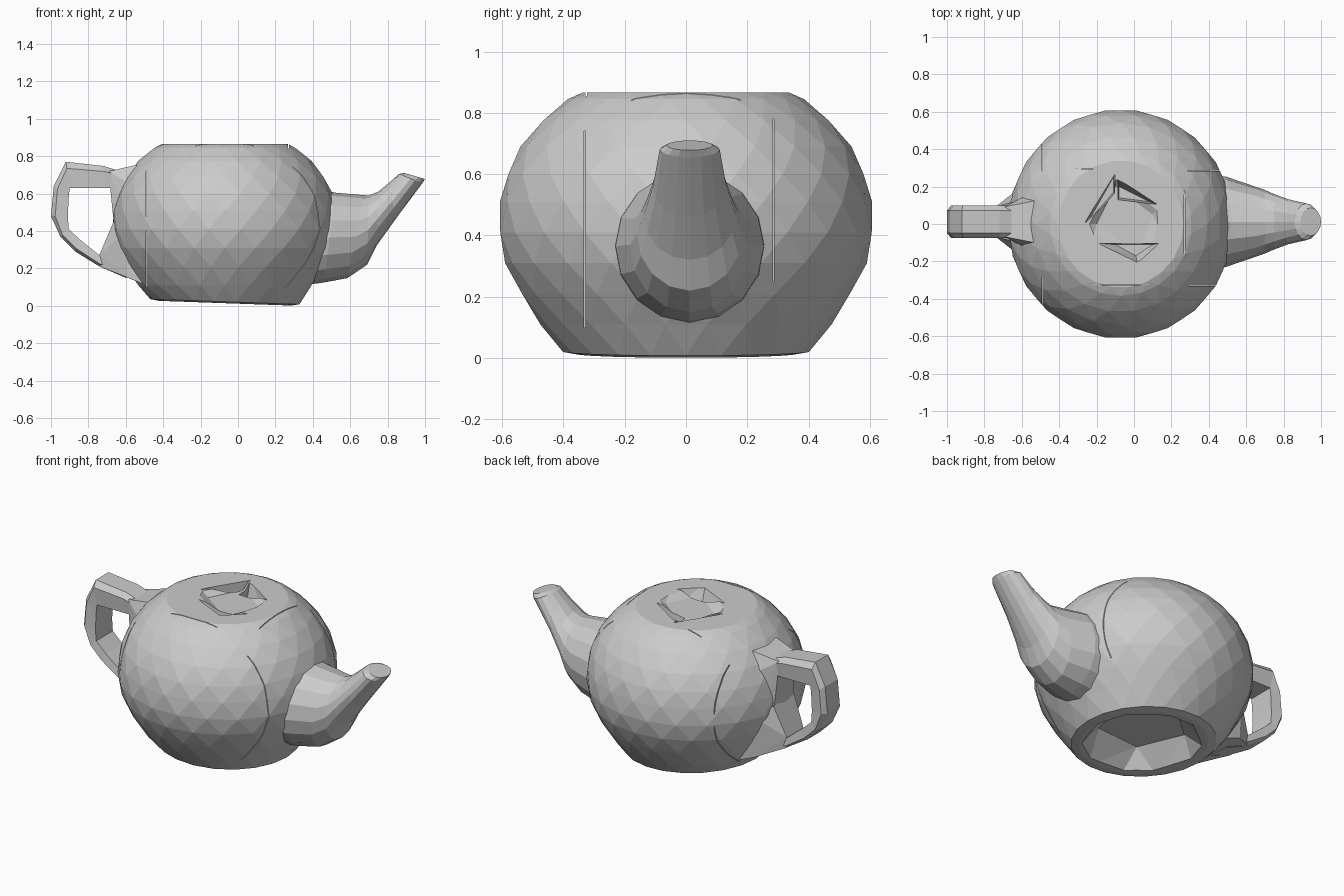
import bpy, bmesh, math
from mathutils import Vector

if "Cube" in bpy.data.objects:
    bpy.data.objects.remove(bpy.data.objects["Cube"])

CX = -0.07   # body axis
CY = 0.012   # handle / spout centre plane


def finish(bm, name):
    bmesh.ops.recalc_face_normals(bm, faces=bm.faces[:])
    me = bpy.data.meshes.new(name)
    bm.to_mesh(me)
    bm.free()
    ob = bpy.data.objects.new(name, me)
    bpy.context.scene.collection.objects.link(ob)
    return ob


def loft(rings, name, triangulate=False):
    """Skin a list of equal-length point rings and cap both ends."""
    bm = bmesh.new()
    vs = [[bm.verts.new(p) for p in r] for r in rings]
    n = len(vs[0])
    for a, b in zip(vs, vs[1:]):
        for i in range(n):
            bm.faces.new((a[i], a[(i + 1) % n], b[(i + 1) % n], b[i]))
    bm.faces.new(vs[0])
    bm.faces.new(vs[-1])
    if triangulate:
        bmesh.ops.triangulate(bm, faces=bm.faces[:])
    return finish(bm, name)


def hull(pts, name):
    bm = bmesh.new()
    bmesh.ops.convex_hull(bm, input=[bm.verts.new(p) for p in pts])
    loose = [v for v in bm.verts if not v.link_faces]
    bmesh.ops.delete(bm, geom=loose, context='VERTS')
    return finish(bm, name)


# Body: faceted lathe on a slightly tilted base
profile = [(0.20, 0.018), (0.36, 0.014), (0.405, 0.022), (0.475, 0.11),
           (0.54, 0.21), (0.59, 0.31), (0.612, 0.41), (0.607, 0.51), (0.585, 0.60),
           (0.54, 0.69), (0.47, 0.775), (0.385, 0.845), (0.34, 0.866), (0.20, 0.866)]
N = 22
rings = []
for k, (r, z) in enumerate(profile):
    ring = []
    for i in range(N):
        a = 2 * math.pi * (i + 0.5 * (k % 2)) / N
        x, y = r * math.cos(a), r * math.sin(a)
        ring.append((CX + x * 0.985, y, z - (0.035 * x if z < 0.03 else 0)))
    rings.append(ring)
body = loft(rings, "body", True)


def carve(pts):
    """Subtract one convex cutter from the body and discard the cutter."""
    cut = hull(pts, "cutter")
    mod = body.modifiers.new("carve", 'BOOLEAN')
    mod.operation = 'DIFFERENCE'
    mod.solver = 'EXACT'
    mod.object = cut
    bpy.context.view_layer.update()
    dg = bpy.context.evaluated_depsgraph_get()
    result = bpy.data.meshes.new_from_object(body.evaluated_get(dg))
    body.modifiers.remove(mod)
    if len(result.polygons) > 200:
        body.data = result
    bpy.data.objects.remove(cut)


def polygon(sides, r, z, turn=0.0):
    return [(CX + r * math.cos(turn + 2 * math.pi * i / sides),
             r * math.sin(turn + 2 * math.pi * i / sides), z) for i in range(sides)]


# Angular hollow under the base
carve(polygon(10, 0.36, -0.02) + polygon(5, 0.25, 0.13, 0.4))

# Shallow dish in the top, then deeper angular pits inside it
carve([(-0.10, 0.28, 0.9), (-0.28, 0.0, 0.9), (-0.23, -0.12, 0.9), (0.02, -0.24, 0.9),
       (0.17, -0.10, 0.9), (0.16, 0.11, 0.9), (-0.10, 0.2, 0.835), (-0.2, 0.0, 0.835),
       (0.02, -0.16, 0.835), (0.1, 0.05, 0.845)])
carve([(-0.10, 0.27, 0.9), (-0.27, 0.0, 0.9), (-0.10, 0.16, 0.9),
       (-0.11, 0.25, 0.76), (-0.24, 0.02, 0.76), (-0.11, 0.17, 0.76)])
carve([(-0.09, 0.25, 0.9), (-0.09, 0.12, 0.9), (0.14, 0.10, 0.9),
       (-0.08, 0.14, 0.77), (-0.08, 0.20, 0.77), (0.08, 0.12, 0.78)])
carve([(-0.23, -0.10, 0.9), (0.15, -0.10, 0.9), (0.02, -0.22, 0.9),
       (-0.10, -0.11, 0.79), (0.10, -0.11, 0.79), (0.01, -0.17, 0.79)])

# Narrow seams between the shell panels (min corner, max corner)
T = 0.002
for lo, hi in [((-0.49 - T, -0.43, 0.10), (-0.49 + T, 0.43, 0.72)),
               ((0.27 - T, -0.32, 0.84), (0.27 + T, 0.27, 0.9)),
               ((-0.34, -0.325 - T, 0.855), (0.15, -0.325 + T, 0.9)),
               ((-0.34, 0.295 - T, 0.845), (-0.22, 0.295 + T, 0.9)),
               ((0.20, -0.33 - T, 0.10), (0.60, -0.33 + T, 0.74)),
               ((0.20, 0.285 - T, 0.25), (0.60, 0.285 + T, 0.78))]:
    carve([(x, y, z) for x in (lo[0], hi[0]) for y in (lo[1], hi[1]) for z in (lo[2], hi[2])])

# Spout: faceted tube, (top x, top z, bottom x, bottom z, half width)
sections = [(0.36, 0.64, 0.28, 0.10, 0.25), (0.52, 0.605, 0.46, 0.125, 0.242),
            (0.67, 0.592, 0.585, 0.148, 0.195), (0.70, 0.59, 0.69, 0.22, 0.172),
            (0.75, 0.61, 0.74, 0.32, 0.15), (0.81, 0.66, 0.84, 0.46, 0.12),
            (0.86, 0.705, 0.985, 0.655, 0.098), (0.89, 0.71, 1.0, 0.678, 0.075)]
M = 16
rings = []
for tx, tz, bx, bz, w in sections:
    top, bot = Vector((tx, CY, tz)), Vector((bx, CY, bz))
    mid, half = (top + bot) / 2, (top - bot) / 2
    rings.append([mid + half * math.cos(a) + Vector((0, w * math.sin(a), 0))
                  for a in (2 * math.pi * i / M for i in range(M))])
loft(rings, "spout")

# Handle: chamfered strip between outer and inner outlines
outer = [(-0.60, 0.71), (-0.72, 0.748), (-0.92, 0.77), (-0.985, 0.64), (-1.0, 0.48),
         (-0.95, 0.37), (-0.87, 0.29), (-0.74, 0.21), (-0.60, 0.15)]
inner = [(-0.60, 0.63), (-0.71, 0.63), (-0.90, 0.63), (-0.905, 0.58), (-0.91, 0.48),
         (-0.905, 0.41), (-0.84, 0.35), (-0.74, 0.27), (-0.60, 0.27)]
rings = []
for (ox, oz), (ix, iz) in zip(outer, inner):
    rings.append([(ox + (ix - ox) * t, CY + y, oz + (iz - oz) * t) for t, y in
                  ((0, -0.06), (0, 0.06), (0.25, 0.088), (1, 0.08), (1, -0.08), (0.25, -0.088))])
loft(rings, "handle")

# Wedge mounts joining the handle to the body
mounts = {
    "upper_handle_mount": [(-0.69, 0.08, 0.72), (-0.68, 0.085, 0.60), (-0.665, 0.09, 0.45),
                           (-0.49, 0.12, 0.765), (-0.50, 0.18, 0.60), (-0.55, 0.16, 0.40)],
    "lower_handle_mount": [(-0.74, 0.075, 0.21), (-0.74, 0.08, 0.275), (-0.665, 0.10, 0.45),
                           (-0.60, 0.18, 0.155), (-0.49, 0.19, 0.11), (-0.60, 0.19, 0.40)]}
for name, pts in mounts.items():
    hull([(x, CY + s * y, z) for s in (-1, 1) for x, y, z in pts], name)
